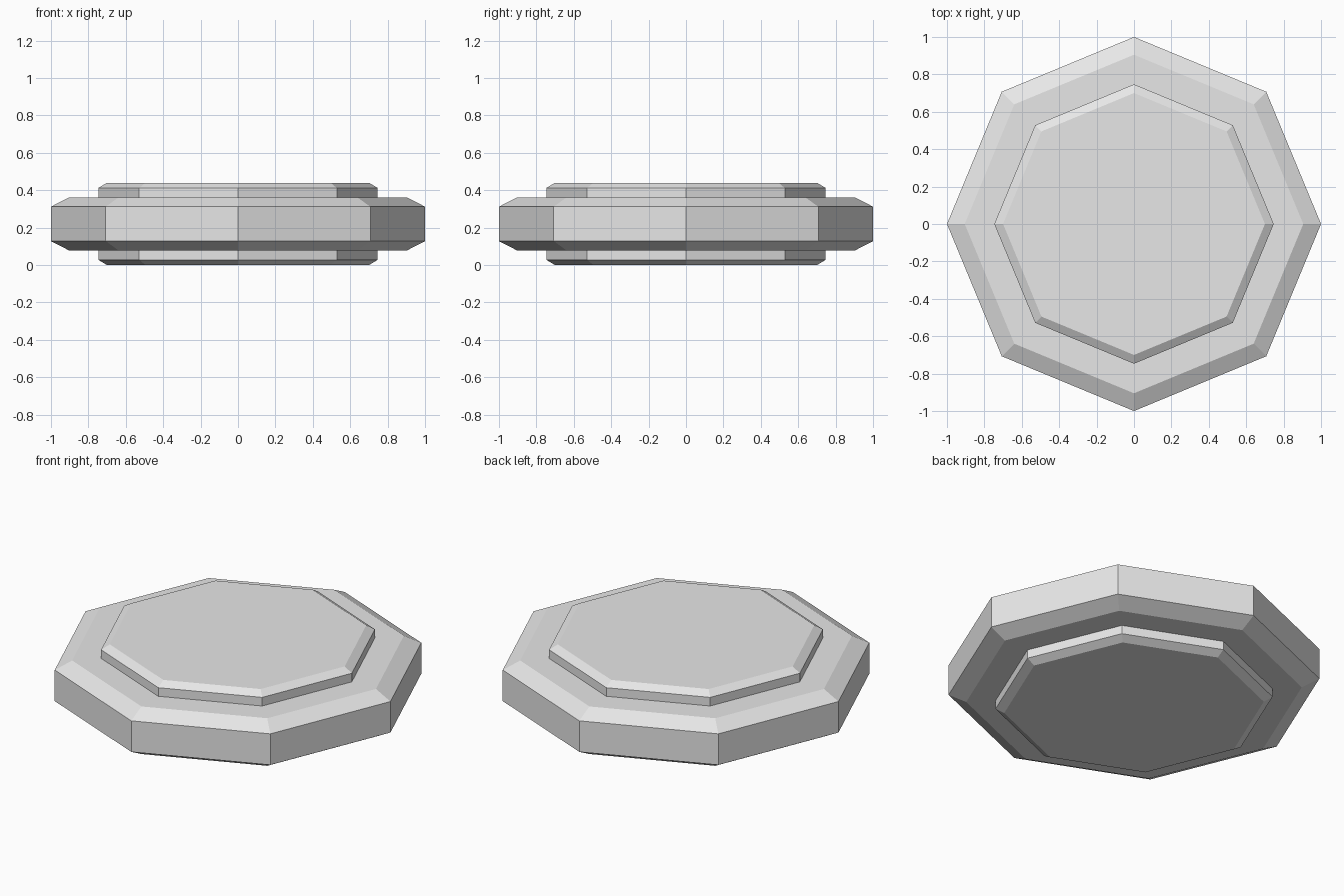
import bpy
import bmesh
from math import cos, sin, tau

SIDES = 8
MID = 0.22  # height of the horizontal symmetry plane

cube = bpy.data.objects.get("Cube")
if cube:
    bpy.data.objects.remove(cube, do_unlink=True)

grey = bpy.data.materials.new("light_grey")
grey.use_nodes = True
colour = (0.8, 0.8, 0.8, 1.0)
grey.diffuse_color = colour
grey.node_tree.nodes["Principled BSDF"].inputs["Base Color"].default_value = colour


def chamfered_octagon(name, radius, flat_radius, half_edge, half_height):
    """Flat-shaded octagonal slab, chamfered above and below."""
    bm = bmesh.new()
    profile = [(flat_radius, -half_height), (radius, -half_edge),
               (radius, half_edge), (flat_radius, half_height)]
    rings = [[bm.verts.new((r * cos(tau * i / SIDES), r * sin(tau * i / SIDES), MID + z))
              for i in range(SIDES)] for r, z in profile]
    for low, high in zip(rings, rings[1:]):
        for i in range(SIDES):
            j = (i + 1) % SIDES
            bm.faces.new((low[i], low[j], high[j], high[i]))
    bm.faces.new(rings[0][::-1])
    bm.faces.new(rings[-1])
    mesh = bpy.data.meshes.new(name)
    bm.to_mesh(mesh)
    bm.free()
    mesh.materials.append(grey)
    obj = bpy.data.objects.new(name, mesh)
    bpy.context.collection.objects.link(obj)
    return obj


# Wide outer rim
chamfered_octagon("outer_rim", 1.0, 0.905, 0.092, 0.141)
# Thicker core showing as a raised plate on top and bottom
chamfered_octagon("raised_core", 0.747, 0.7, 0.192, 0.22)
